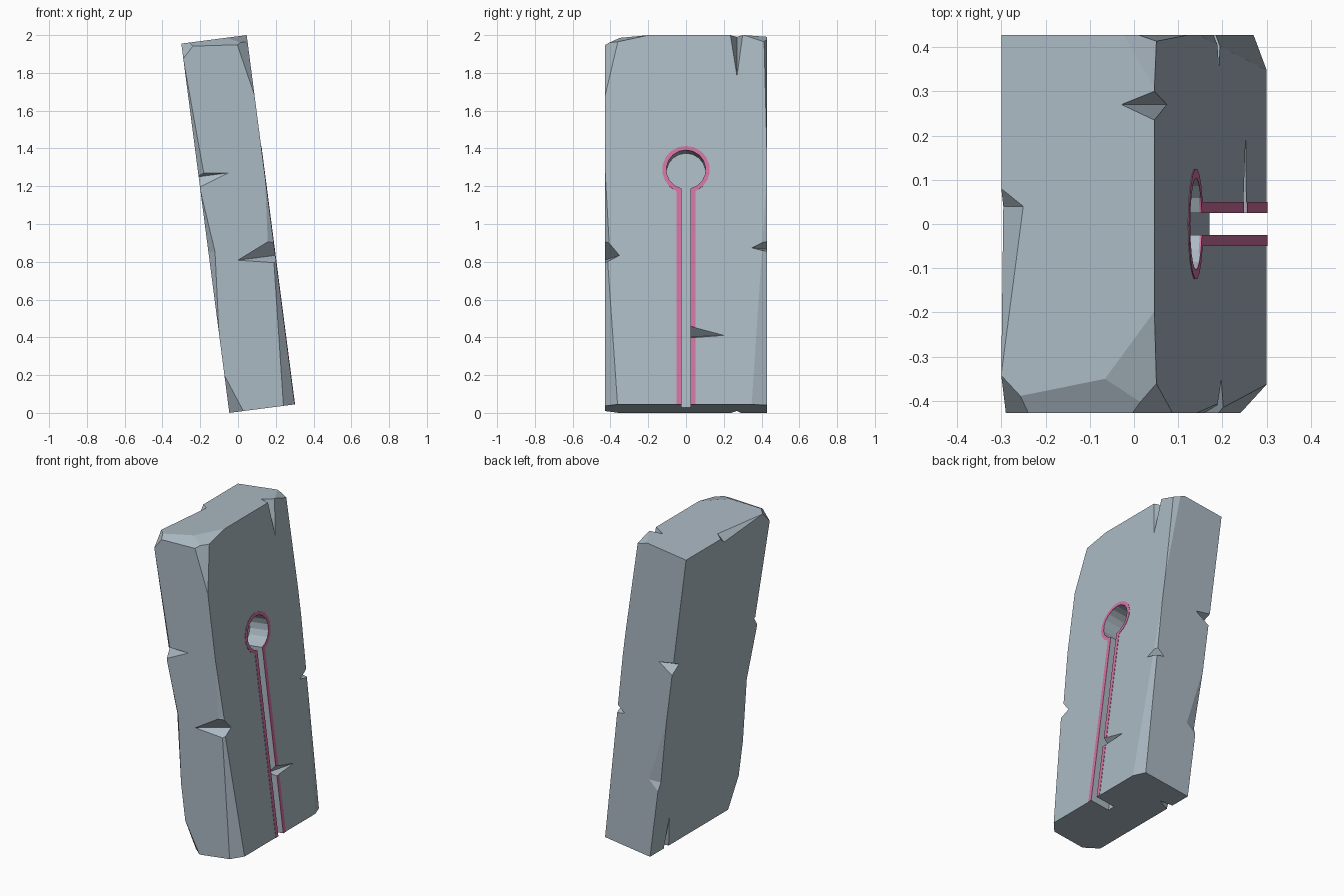
import bpy, bmesh, math
from mathutils import Vector, Matrix

cube = bpy.data.objects.get("Cube")
if cube:
    bpy.data.objects.remove(cube, do_unlink=True)

HALF = Vector((0.1745, 0.4275, 0.9857))   # half thickness, width, height
PLACE = Matrix.Translation((0, 0, 1)) @ Matrix.Rotation(math.radians(-7.4), 4, 'Y')


def material(name, rgb):
    m = bpy.data.materials.new(name)
    m.use_nodes = True
    m.diffuse_color = (*rgb, 1)
    m.node_tree.nodes["Principled BSDF"].inputs["Base Color"].default_value = (*rgb, 1)
    return m


stone = material("blue grey stone", (0.41, 0.49, 0.55))
pink = material("pink trim", (0.65, 0.17, 0.36))


def make(name, bm, mat):
    bmesh.ops.recalc_face_normals(bm, faces=bm.faces[:])
    mesh = bpy.data.meshes.new(name)
    bm.to_mesh(mesh)
    bm.free()
    mesh.materials.append(mat)
    ob = bpy.data.objects.new(name, mesh)
    bpy.context.collection.objects.link(ob)
    ob.matrix_world = PLACE
    return ob


def chip(bm, signs, sizes):
    """Slice off a box corner, given the cut length along each edge."""
    corner = Vector(s * h for s, h in zip(signs, HALF))
    normal = Vector(s / d for s, d in zip(signs, sizes)).normalized()
    point = corner - Vector((signs[0] * sizes[0], 0, 0))
    geom = bm.verts[:] + bm.edges[:] + bm.faces[:]
    bmesh.ops.bisect_plane(bm, geom=geom, plane_co=point, plane_no=normal, clear_outer=True)
    bmesh.ops.holes_fill(bm, edges=[e for e in bm.edges if e.is_boundary], sides=0)


def nick(axis, signs, span, depths, corner=None):
    """Tetrahedral cutter on an edge: span is low, deepest, high along the axis."""
    others = [i for i in range(3) if i != axis]
    base = Vector(corner or (0, 0, 0))
    if corner is None:
        for i, s in zip(others, signs):
            base[i] = s * HALF[i]
    low, mid, high, a, b = (base.copy() for _ in range(5))
    low[axis], high[axis] = span[0], span[2]
    a[axis] = b[axis] = span[1]
    a[others[0]] -= signs[0] * depths[0]
    b[others[1]] -= signs[1] * depths[1]
    centre = (a + b) / 2
    bm = bmesh.new()
    for p in (low, high, a, b):
        bm.verts.new(centre + (p - centre) * 1.3)
    bmesh.ops.convex_hull(bm, input=bm.verts[:])
    return make("nick_cutter", bm, stone)


def keyhole(name, half_slot, radius, x0, x1, bottom, mat):
    """Round hole with a straight slot running down, as a prism."""
    start = math.asin(half_slot / radius)
    steps = 16
    outline = [(-half_slot, bottom), (half_slot, bottom)]
    for i in range(steps + 1):
        t = start + (2 * math.pi - 2 * start) * i / steps
        outline.append((radius * math.sin(t), 0.268 - radius * math.cos(t)))
    bm = bmesh.new()
    face = bm.faces.new([bm.verts.new((x0, y, z)) for y, z in outline])
    out = bmesh.ops.extrude_face_region(bm, geom=[face])
    moved = [v for v in out["geom"] if isinstance(v, bmesh.types.BMVert)]
    bmesh.ops.translate(bm, verts=moved, vec=(x1 - x0, 0, 0))
    if face.is_valid and not any(len(e.link_faces) == 2 for e in face.edges):
        bm.faces.remove(face)
    bmesh.ops.holes_fill(bm, edges=[e for e in bm.edges if e.is_boundary], sides=0)
    return make(name, bm, mat)


def subtract(target, cutter):
    mod = target.modifiers.new("cut", 'BOOLEAN')
    mod.operation = 'DIFFERENCE'
    mod.solver = 'EXACT'
    mod.object = cutter
    bpy.context.view_layer.objects.active = target
    bpy.ops.object.modifier_apply(modifier=mod.name)


# Slab with broken corners
bm = bmesh.new()
bmesh.ops.create_cube(bm, size=2)
bmesh.ops.scale(bm, verts=bm.verts[:], vec=HALF)
for signs, sizes in [
    ((1, -1, -1), (0.06, 0.065, 0.95)),
    ((1, -1, 1), (0.065, 0.075, 0.32)),
    ((1, -1, 1), (0.5, 0.1, 0.05)),
    ((1, -1, 1), (0.17, 0.23, 0.05)),
    ((-1, -1, 1), (0.08, 0.085, 0.08)),
    ((-1, -1, -1), (0.075, 0.07, 0.2)),
    ((1, 1, -1), (0.03, 0.08, 1.2)),
    ((1, 1, 1), (0.04, 0.015, 0.6)),
    ((1, 1, 1), (0.07, 0.12, 0.04)),
]:
    chip(bm, signs, sizes)
slab = make("slab", bm, stone)

# Cracks and dents along the edges
nicks = [nick(*n) for n in [
    (2, (-1, -1), (0.22, 0.275, 0.295), (0.16, 0.04)),
    (2, (-1, -1), (0.25, 0.28, 0.9), (0.03, 0.03)),
    (2, (-1, -1), (-0.56, -0.13, 0.2), (0.035, 0.04)),
    (2, (1, -1), (-0.23, -0.19, -0.1), (0.2, 0.075)),
    (2, (1, -1), (-0.22, -0.11, 0.25), (0.03, 0.02)),
    (2, (1, 1), (-0.17, -0.15, -0.11), (0.06, 0.08)),
    (2, (-1, 1), (0.22, 0.27, 0.3), (0.1, 0.06)),
    (2, (-1, 1), (-0.55, -0.5, -0.1), (0.07, 0.02)),
    (1, (-1, -1), (0.24, 0.27, 0.29), (0.08, 0.2)),
    (1, (1, 1), (0.235, 0.27, 0.3), (0.075, 0.22)),
    (1, (-1, 1), (-0.34, 0.04, 0.08), (0.05, 0.035)),
    (2, (1, -1), (-0.63, -0.617, -0.57), (0.06, 0.175), (HALF.x, 0.025, 0)),
]]

# Keyhole recess and its pink trim
hole = keyhole("keyhole_cutter", 0.025, 0.104, HALF.x - 0.13, HALF.x + 0.05, -HALF.z - 0.1, stone)
trim = keyhole("keyhole_trim", 0.05, 0.126, HALF.x - 0.003, HALF.x + 0.002, -HALF.z, pink)
for cutter in nicks + [hole]:
    subtract(slab, cutter)
for cutter in (nicks[-1], hole):
    subtract(trim, cutter)
for ob in (trim,):
    for poly in ob.data.polygons:
        poly.material_index = 0
for cutter in nicks + [hole]:
    bpy.data.objects.remove(cutter, do_unlink=True)
